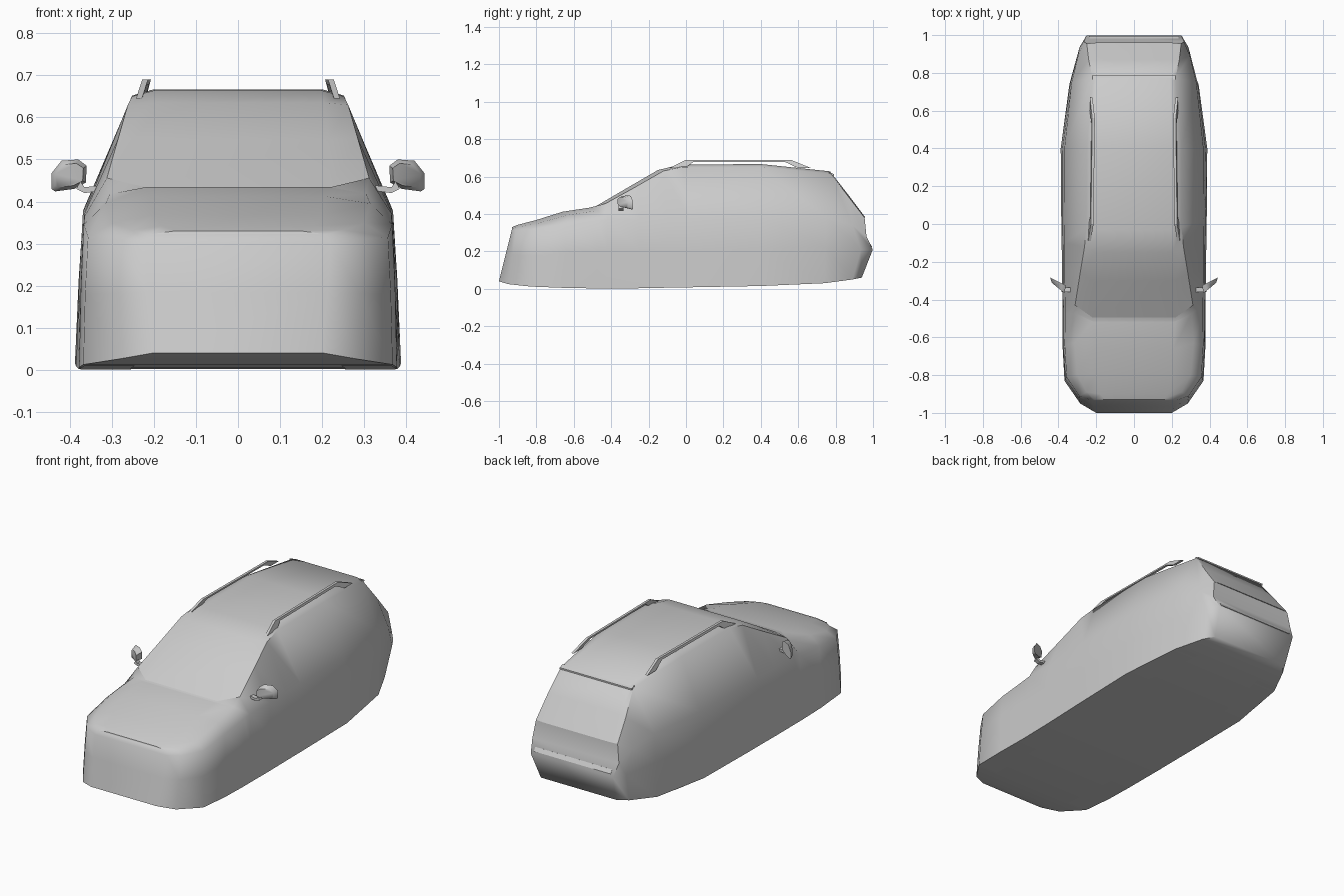
import bpy, bmesh, math
from mathutils import Vector

if "Cube" in bpy.data.objects:
    bpy.data.objects.remove(bpy.data.objects["Cube"])


def make(name, verts, faces, mirror=False, smooth=None, sharp=()):
    me = bpy.data.meshes.new(name)
    bm = bmesh.new()
    vs = [bm.verts.new(v) for v in verts]
    for f in faces:
        bm.faces.new([vs[i] for i in f])
    if mirror:
        geo = bmesh.ops.duplicate(bm, geom=bm.verts[:] + bm.edges[:] + bm.faces[:])["geom"]
        for v in geo:
            if isinstance(v, bmesh.types.BMVert):
                v.co.x = -v.co.x
    bmesh.ops.recalc_face_normals(bm, faces=bm.faces[:])
    bm.to_mesh(me)
    bm.free()
    ob = bpy.data.objects.new(name, me)
    bpy.context.collection.objects.link(ob)
    if smooth:
        bpy.ops.object.select_all(action='DESELECT')
        ob.select_set(True)
        bpy.context.view_layer.objects.active = ob
        bpy.ops.object.shade_smooth_by_angle(angle=math.radians(smooth))
        for e in me.edges:
            if tuple(sorted(e.vertices)) in sharp:
                e.use_edge_sharp = True
    return ob


def prism(name, a, b, mirror=True, smooth=None):
    """Solid between two matching outlines."""
    n = len(a)
    faces = [range(n), range(2 * n - 1, n - 1, -1)]
    faces += [(i, (i + 1) % n, n + (i + 1) % n, n + i) for i in range(n)]
    return make(name, list(a) + list(b), faces, mirror, smooth)


# Body: lengthwise rails from nose to tail, right half
crown = [(.15, -.93, .33), (.18, -.90, .342), (.20, -.80, .368), (.21, -.66, .412),
         (.22, -.515, .434), (.22, -.495, .434), (.215, -.30, .548), (.205, -.15, .635),
         (.20, -.03, .664), (.20, .40, .667), (.19, .77, .628), (.20, .87, .50), (.20, .96, .38)]
edge = [(.21, -.93, .322), (.25, -.89, .332), (.30, -.80, .348), (.315, -.63, .395),
        (.305, -.475, .418), (.312, -.43, .456), (.285, -.26, .55), (.262, -.12, .63),
        (.252, -.02, .65), (.252, .40, .652), (.22, .775, .615), (.24, .87, .49), (.25, .955, .38)]
belt = [(.22, -.935, .30), (.29, -.91, .31), (.357, -.81, .315), (.367, -.64, .345),
        (.365, -.47, .365), (.366, -.42, .37), (.367, -.25, .37), (.368, -.10, .37),
        (.369, .02, .375), (.368, .40, .38), (.33, .75, .38), (.296, .89, .34), (.265, .965, .28)]
sill = [(.20, -1.0, .04), (.285, -.95, .025), (.368, -.83, .012), (.378, -.65, .005),
        (.379, -.48, .002), (.379, -.43, .002), (.381, -.25, .003), (.383, -.10, .006),
        (.385, .02, .008), (.388, .40, .015), (.342, .74, .03), (.275, .89, .05), (.23, .94, .06)]
flank = []
for i, (p, q) in enumerate(zip(belt, sill)):
    m = Vector(p).lerp(Vector(q), .45)
    m.x += .002
    if i > 10:
        m.y += .045          # rear bumper bulge
        m.z = .21
    flank.append(tuple(m))

rails = [crown, edge, belt, flank, sill]
n = len(crown)
verts, faces = [], []
for i in range(n):
    half = [r[i] for r in rails]
    verts += half + [(-x, y, z) for x, y, z in reversed(half)]
for i in range(n - 1):
    for k in range(10):
        a, b = i * 10 + k, i * 10 + (k + 1) % 10
        faces.append((a, b, b + 10, a + 10))
for o in (0, (n - 1) * 10):
    for k in range(4):
        faces.append((o + k, o + k + 1, o + 8 - k, o + 9 - k))
# Crisp creases: windscreen base, windscreen pillars and tailgate sides
sharp = {tuple(sorted(p)) for r in (4, 5) for p in
         ((r * 10, r * 10 + 1), (r * 10 + 8, r * 10 + 9), (r * 10, r * 10 + 9))}
sharp |= {(r * 10 + k, r * 10 + 10 + k) for r in (5, 6, 7, 10, 11) for k in (1, 8)}
make("car_body", verts, faces, smooth=58, sharp=sharp)

# Thin lip over the tailgate
lip = [(.765, .624), (.79, .614), (.79, .606), (.765, .607)]
prism("rear_lip", [(-.22, y, z) for y, z in lip], [(.22, y, z) for y, z in lip], mirror=False)

# Bumper ledge under the tailgate
ledge = [(.955, .255), (.982, .245), (.995, .225), (.955, .22)]
prism("bumper_ledge", [(-.235, y, z) for y, z in ledge], [(.235, y, z) for y, z in ledge], mirror=False)

# Roof rails with a gap beneath
arch = [(-.09, .645), (0, .69), (.56, .69), (.67, .645), (.60, .645), (.53, .678), (.04, .678), (0, .65)]
prism("roof_rails",
      [(.24 - .012 * y - (z - .65) * .3, y, z) for y, z in arch],
      [(.226 - .012 * y - (z - .65) * .3, y, z) for y, z in arch])

# Wing mirrors: swept heads on short stalks
head = [(.362, .445), (.36, .485), (.38, .5), (.42, .497), (.444, .467), (.444, .43), (.435, .424), (.39, .43)]
prism("mirror_heads",
      [(x, -.325 + (x - .36) * .5, z) for x, z in head],
      [(.40 + (x - .40) * .8, -.366 + (x - .36) * .65, .462 + (z - .462) * .75) for x, z in head],
      smooth=60)
stalk = [(.31, .428), (.31, .44), (.365, .434), (.375, .448), (.385, .43), (.365, .42)]
prism("mirror_stalks", [(x, -.36, z) for x, z in stalk],
      [(x, -.335, z) for x, z in stalk])


# Wheel patches lying flush on the underside, two squares each
def floor_z(y):
    for p, q in zip(sill, sill[1:]):
        if p[1] <= y <= q[1]:
            return p[2] + (q[2] - p[2]) * (y - p[1]) / (q[1] - p[1]) - .002


for name, y0, outs in (("front_wheel_patches", -.83, (.365, .375, .375)),
                       ("rear_wheel_patches", .43, (.38, .36, .32))):
    v = []
    for k, out in enumerate(outs):
        y = y0 + .17 * k
        v += [(out - .12, y, floor_z(y)), (out, y, floor_z(y))]
    patch = make(name, v, [(0, 1, 3, 2), (2, 3, 5, 4)], mirror=True)
    for p in patch.data.polygons:      # these face up into the body
        if p.normal.z < 0:
            p.flip()
